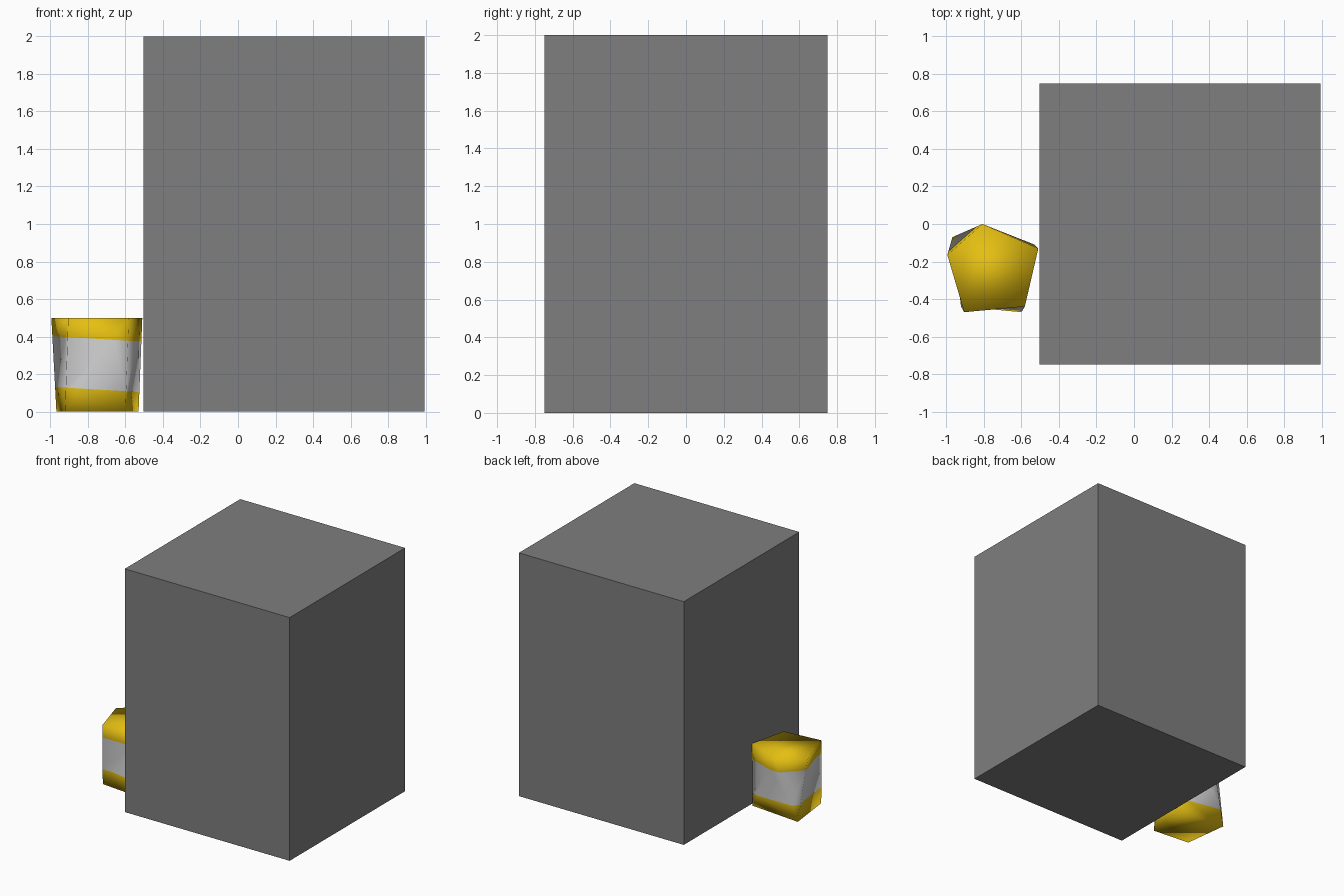
import bpy, bmesh
from mathutils import Vector

if "Cube" in bpy.data.objects:
    bpy.data.objects.remove(bpy.data.objects["Cube"])


def material(name, rgb):
    m = bpy.data.materials.new(name)
    m.diffuse_color = (*rgb, 1)
    m.use_nodes = True
    m.node_tree.nodes["Principled BSDF"].inputs["Base Color"].default_value = m.diffuse_color
    return m


grey = material("grey", (0.21, 0.21, 0.21))
yellow = material("yellow", (0.78, 0.52, 0.006))
white = material("off_white", (0.66, 0.66, 0.66))


def make_object(name, bm, mats):
    bmesh.ops.recalc_face_normals(bm, faces=bm.faces)
    me = bpy.data.meshes.new(name)
    bm.to_mesh(me)
    bm.free()
    for m in mats:
        me.materials.append(m)
    ob = bpy.data.objects.new(name, me)
    bpy.context.collection.objects.link(ob)
    return ob


# Large plain block
bm = bmesh.new()
bmesh.ops.create_cube(bm, size=1)
bmesh.ops.scale(bm, vec=(1.5, 1.5, 2), verts=bm.verts)
bmesh.ops.translate(bm, vec=(0.245, 0, 1), verts=bm.verts)
make_object("large_block", bm, [grey])

# Small can: five-sided top tapering to a four-sided base
top = [(-0.51, -0.13), (-0.582, -0.44), (-0.905, -0.47), (-0.995, -0.165), (-0.808, 0.0)]
base = [(-0.53, -0.11), (-0.60, -0.47), (-0.922, -0.44), (-0.968, -0.07)]
bm = bmesh.new()
t = [bm.verts.new((x, y, 0.5)) for x, y in top]
b = [bm.verts.new((x, y, 0.0)) for x, y in base]
bm.faces.new(t)
bm.faces.new(b)
for i in range(3):
    # each twisted side is split along its outward diagonal
    bm.faces.new((t[i], t[i + 1], b[i + 1]))
    bm.faces.new((t[i], b[i + 1], b[i]))
bm.faces.new((t[3], t[4], b[3]))
bm.faces.new((t[4], b[0], b[3]))
bm.faces.new((t[4], t[0], b[0]))

# White band between two slightly tilted cuts
tilt = Vector((0.06, 0, 1)).normalized()
low, high = Vector((-0.755, 0, 0.118)), Vector((-0.755, 0, 0.388))
for p in (low, high):
    bmesh.ops.bisect_plane(bm, geom=bm.verts[:] + bm.edges[:] + bm.faces[:],
                           plane_co=p, plane_no=tilt)
for f in bm.faces:
    c = f.calc_center_median()
    f.material_index = int((c - low).dot(tilt) > 0 and (c - high).dot(tilt) < 0)
    f.smooth = True
make_object("banded_can", bm, [yellow, white])
